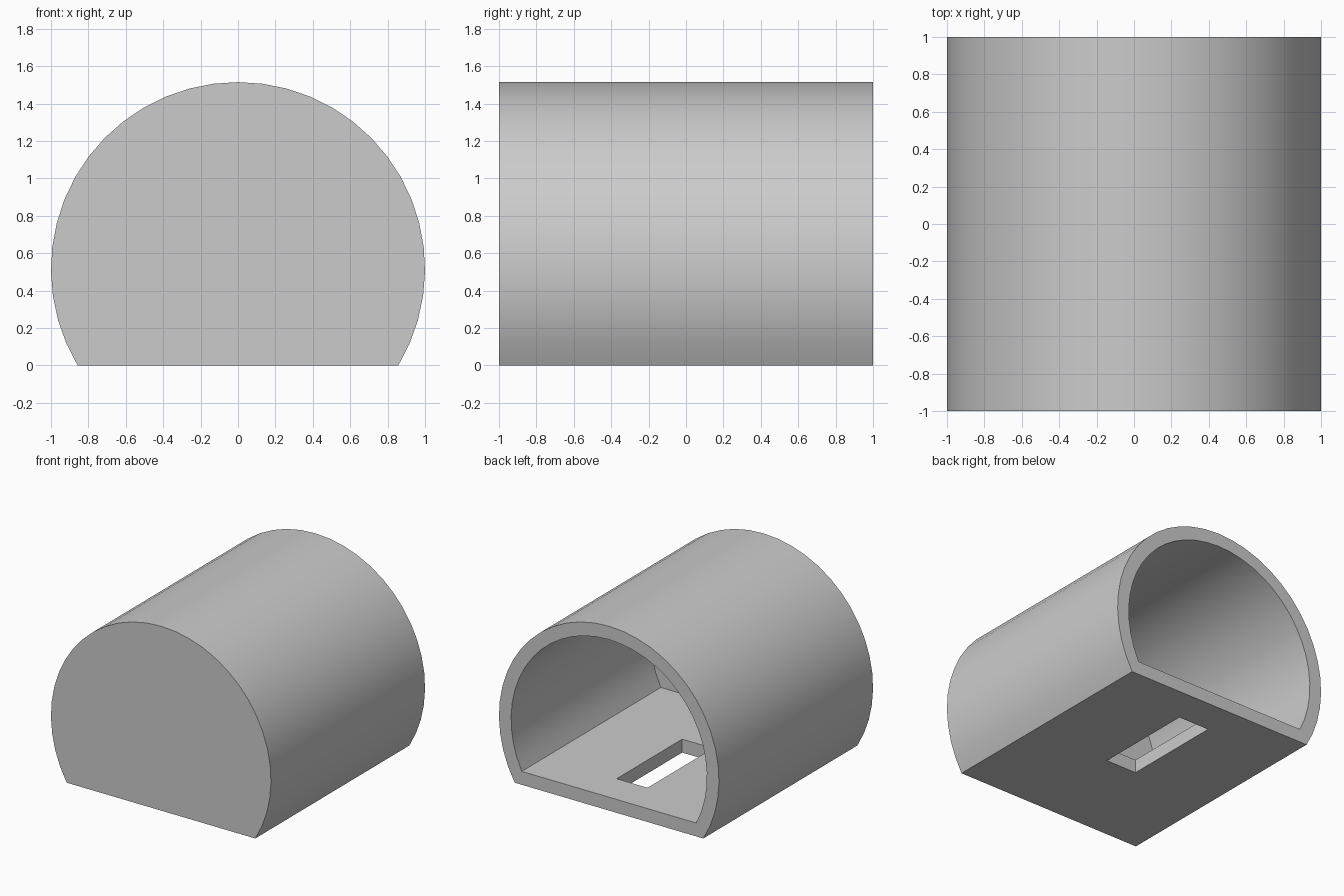
import bpy
import bmesh
import math

RADIUS = 1.0
AXIS_Z = 0.515      # height of the tube axis
WALL = 0.11         # tube wall and floor thickness
END_WALL = 0.195    # closed front wall thickness
SEGMENTS = 32

if "Cube" in bpy.data.objects:
    bpy.data.objects.remove(bpy.data.objects["Cube"], do_unlink=True)

grey = bpy.data.materials.new("plain grey")
grey.use_nodes = True
grey.diffuse_color = (0.6, 0.6, 0.6, 1)
grey.node_tree.nodes["Principled BSDF"].inputs["Base Color"].default_value = (0.6, 0.6, 0.6, 1)


def prism(name, outline, y0, y1):
    """Extrude an x-z outline along y."""
    bm = bmesh.new()
    face = bm.faces.new([bm.verts.new((x, y0, z)) for x, z in outline])
    result = bmesh.ops.extrude_face_region(bm, geom=[face])
    moved = [v for v in result["geom"] if isinstance(v, bmesh.types.BMVert)]
    bmesh.ops.translate(bm, vec=(0, y1 - y0, 0), verts=moved)
    bmesh.ops.recalc_face_normals(bm, faces=bm.faces)
    mesh = bpy.data.meshes.new(name)
    bm.to_mesh(mesh)
    bm.free()
    mesh.materials.append(grey)
    obj = bpy.data.objects.new(name, mesh)
    bpy.context.collection.objects.link(obj)
    return obj


def flat_bottom_circle(radius, floor):
    """Circle around the tube axis, cut off flat at the floor height."""
    start = math.asin((floor - AXIS_Z) / radius)
    sweep = math.pi - 2 * start
    angles = [start + sweep * i / SEGMENTS for i in range(SEGMENTS + 1)]
    return [(radius * math.cos(a), AXIS_Z + radius * math.sin(a)) for a in angles]


def cut(target, cutter):
    cutter.hide_render = True
    mod = target.modifiers.new("cut", 'BOOLEAN')
    mod.operation = 'DIFFERENCE'
    mod.solver = 'EXACT'
    mod.object = cutter
    bpy.context.view_layer.objects.active = target
    bpy.ops.object.modifier_apply(modifier=mod.name)
    bpy.data.objects.remove(cutter, do_unlink=True)


# Housing: flat-bottomed tube, closed at the front
housing = prism("housing", flat_bottom_circle(RADIUS, 0), -1, 1)

# Cavity, open at the back
cut(housing, prism("cavity_cutter", flat_bottom_circle(RADIUS - WALL, WALL), END_WALL - 1, 1.2))

# Slot through the floor
w = 0.14
slot = [(-w, -0.1), (w, -0.1), (w, 0.25), (-w, 0.25)]
cut(housing, prism("slot_cutter", slot, -0.15, 0.70))

# Smooth curved walls, sharp rims
bpy.ops.object.select_all(action='DESELECT')
housing.select_set(True)
bpy.context.view_layer.objects.active = housing
bpy.ops.object.shade_smooth_by_angle(angle=math.radians(30))
